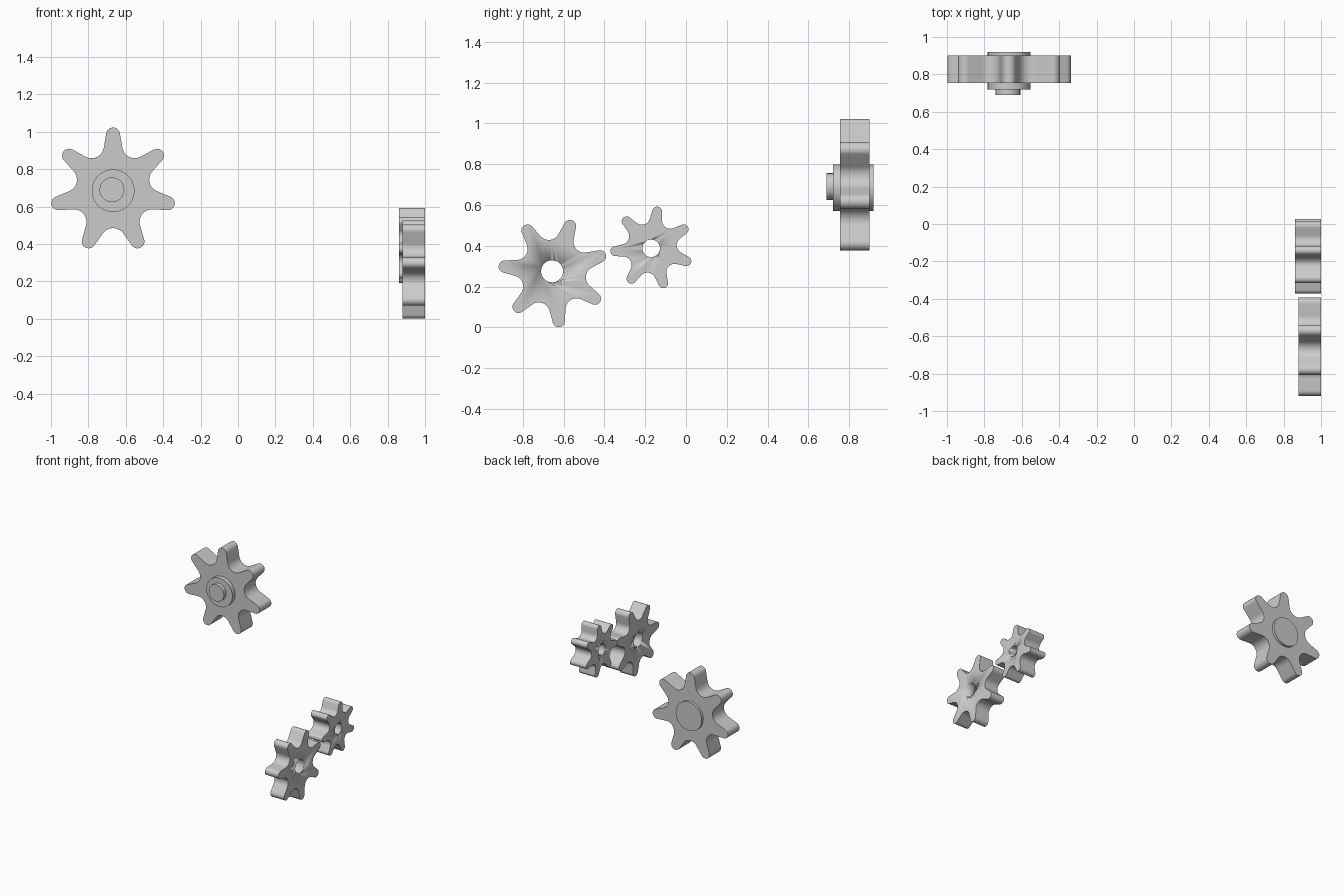
import bpy, bmesh
from math import sin, cos, pi, radians, acos, atan2
from mathutils import Vector, Matrix

if "Cube" in bpy.data.objects:
    bpy.data.objects.remove(bpy.data.objects["Cube"])

TEETH = 7


def polar(r, a):
    return Vector((r * cos(a), r * sin(a)))


def arc(c, r, a0, a1, n):
    return [c + polar(r, a0 + (a1 - a0) * i / n) for i in range(n + 1)]


def gear_outline(tip_dist, tip_r, root, valley_r, phase):
    """Round tips and round valleys joined by straight tangent flanks."""
    tip = Vector((tip_dist, 0))
    half = pi / TEETH
    valley = polar(root + valley_r, half)
    d = valley - tip
    t = atan2(d.y, d.x) - acos((tip_r + valley_r) / d.length)
    v = t + pi
    tooth = arc(tip, tip_r, -t, t, 12)
    dip = arc(valley, valley_r, v + 2 * pi if v < half + pi else v, 2 * half + 2 * pi - v
              if v >= half + pi else 2 * half - v, 14)
    if v < half + pi:
        dip = arc(valley, valley_r, v, 2 * half + 2 * pi - v, 14)
    else:
        dip = arc(valley, valley_r, v, 2 * half + 2 * pi - v, 14)
    pts = []
    for k in range(TEETH):
        rot = Matrix.Rotation(phase + 2 * half * k, 2)
        pts += [rot @ p for p in tooth + dip]
    return pts


def bridge(bm, a, b):
    n = len(a)
    for i in range(n):
        bm.faces.new((a[i], a[(i + 1) % n], b[(i + 1) % n], b[i]))


def finish(bm, name, to_world):
    for v in bm.verts:
        v.co = to_world(v.co)
    bmesh.ops.recalc_face_normals(bm, faces=bm.faces)
    mesh = bpy.data.meshes.new(name)
    bm.to_mesh(mesh)
    bm.free()
    ob = bpy.data.objects.new(name, mesh)
    bpy.context.collection.objects.link(ob)
    bpy.context.view_layer.objects.active = ob
    ob.select_set(True)
    bpy.ops.object.shade_smooth_by_angle(angle=radians(35))
    ob.select_set(False)
    return ob


def prism(name, pts, lo, hi, to_world):
    bm = bmesh.new()
    a = [bm.verts.new((p.x, p.y, lo)) for p in pts]
    b = [bm.verts.new((p.x, p.y, hi)) for p in pts]
    bridge(bm, a, b)
    bm.faces.new(a)
    bm.faces.new(b)
    return finish(bm, name, to_world)


def facing_front(p):   # profile in x/z, depth along y
    return Vector((p.x, p.z, p.y))


def facing_side(p):    # profile in y/z, depth along x
    return Vector((p.z, p.x, p.y))


def bored_gear(name, centre, hole_centre, hole_r, lo, hi, outline):
    pts = [Vector(centre) + p for p in outline]
    ob = prism(name, pts, lo, hi, facing_side)
    cutter = prism(name + "_bore_cutter", arc(Vector(hole_centre), hole_r, 0, 2 * pi, 48)[:-1],
                   lo - 0.1, hi + 0.1, facing_side)
    cutter.hide_render = True
    cutter.hide_viewport = True
    m = ob.modifiers.new("bore", 'BOOLEAN')
    m.operation, m.solver, m.object = 'DIFFERENCE', 'EXACT', cutter
    # apply, then drop the cutter
    cutter.hide_viewport = False
    bpy.context.view_layer.objects.active = ob
    with bpy.context.temp_override(object=ob, active_object=ob):
        while ob.modifiers[0] != m:
            bpy.ops.object.modifier_move_up(modifier="bore")
        bpy.ops.object.modifier_apply(modifier="bore")
    bpy.data.objects.remove(cutter)


# Large gear with hub and pin
c = Vector((-0.668, 0.685))
prism("large_gear", [c + p for p in gear_outline(0.301, 0.037, 0.2, 0.067, pi / 2)],
      0.755, 0.90, facing_front)
prism("hub", arc(c, 0.114, 0, 2 * pi, 64)[:-1], 0.72, 0.92, facing_front)
prism("shaft_pin", arc(Vector((-0.674, 0.69)), 0.066, 0, 2 * pi, 48)[:-1], 0.69, 0.73, facing_front)

# Bored gears
bored_gear("medium_gear", (-0.65, 0.27), (-0.657, 0.275), 0.054, 0.88, 1.0,
           gear_outline(0.241, 0.03, 0.16, 0.054, radians(19)))
bored_gear("small_gear", (-0.167, 0.389), (-0.171, 0.388), 0.043, 0.86, 1.0,
           gear_outline(0.181, 0.024, 0.122, 0.041, radians(82)))
